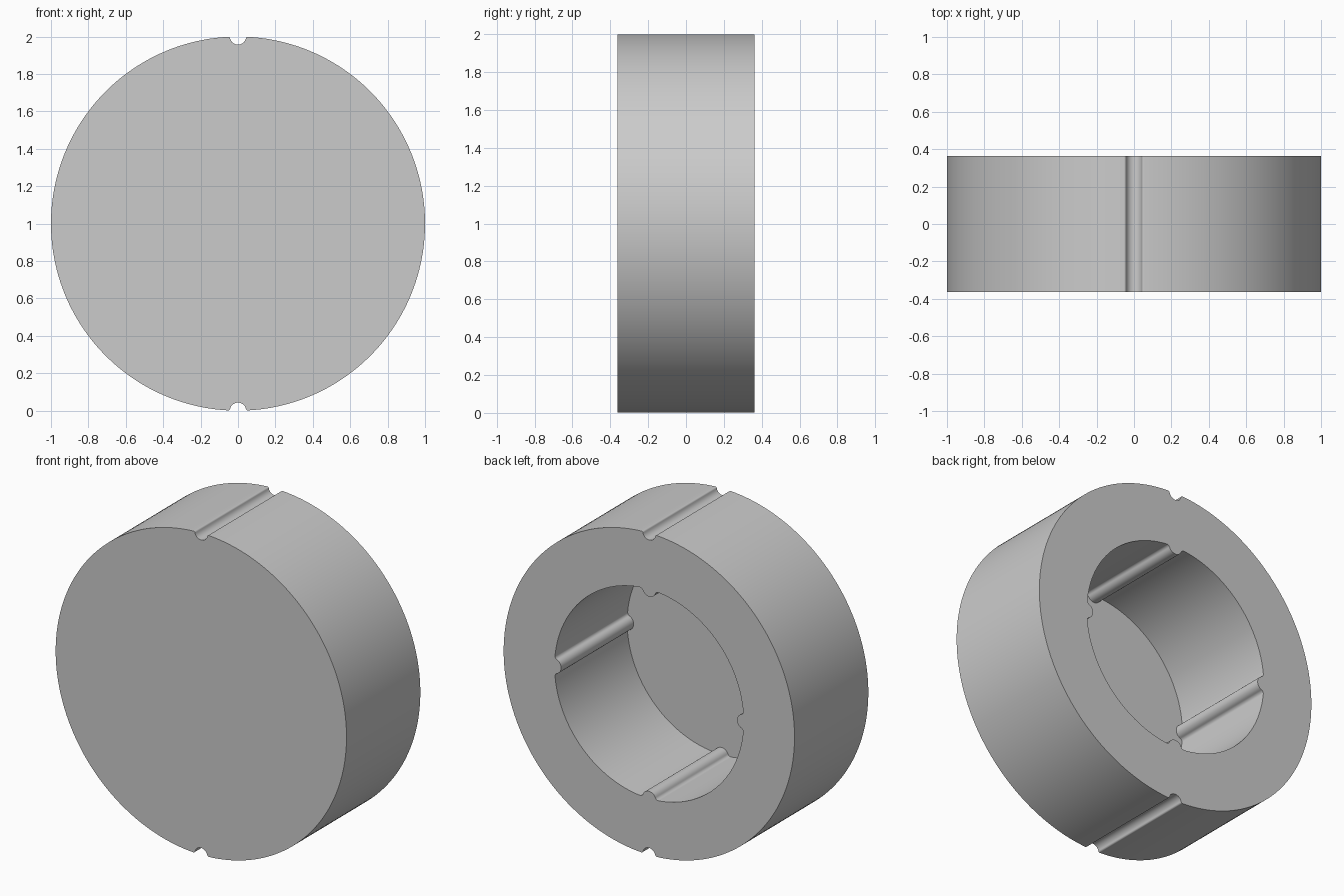
import bpy, bmesh
from math import sin, cos, pi, sqrt, asin
from mathutils import Vector

if "Cube" in bpy.data.objects:
    bpy.data.objects.remove(bpy.data.objects["Cube"])

HALF = 0.3625       # half thickness
FLOOR = 0.012       # thickness of the closed front wall


def bump_section(a, b, steps=8):
    """Round bump of radius a blended into its base by fillets of radius b: (across, height)."""
    u0 = sqrt((a + b) ** 2 - b ** 2)
    swing = pi / 2 - asin(b / (a + b))
    left = []
    for i in range(steps):                       # fillet
        t = swing * i / steps
        left.append((-u0 + b * sin(t), b - b * cos(t)))
    for i in range(steps):                       # half of the round crown
        t = swing * (1 - i / steps)
        left.append((-a * sin(t), a * cos(t)))
    return left + [(0, a)] + [(-u, h) for u, h in reversed(left)]


def ring_profile(radius, count, a, b, total=192):
    """Circle with evenly spaced inward bumps, starting at the top."""
    section = bump_section(a, b)
    half_angle = asin(section[-1][0] / radius)
    span = 2 * pi / count
    steps = total // count
    points = []
    for k in range(count):
        mid = pi / 2 + k * span
        for u, h in section:
            r = sqrt(radius ** 2 - u ** 2) - h
            points.append((r * cos(mid) - u * sin(mid), r * sin(mid) + u * cos(mid)))
        for i in range(1, steps):                # plain arc to the next bump
            t = mid + half_angle + (span - 2 * half_angle) * i / steps
            points.append((radius * cos(t), radius * sin(t)))
    return points


def add_loop(bm, points, y):
    verts = [bm.verts.new(Vector((x, y, z + 1))) for x, z in points]
    edges = [bm.edges.new((v, verts[i - 1])) for i, v in enumerate(verts)]
    return verts, edges


def add_wall(bm, first, second):
    for i in range(len(first)):
        bm.faces.new((first[i - 1], first[i], second[i], second[i - 1]))


grey = bpy.data.materials.new("grey")
grey.use_nodes = True
grey.diffuse_color = (0.6, 0.6, 0.6, 1)
grey.node_tree.nodes["Principled BSDF"].inputs["Base Color"].default_value = (0.6, 0.6, 0.6, 1)

# Outer rim with two grooves, bore with four ribs
rim = ring_profile(1.0, 2, 0.043, 0.012)
bore = ring_profile(0.65, 4, 0.045, 0.025)

bm = bmesh.new()
rim_front, _ = add_loop(bm, rim, -HALF)
rim_back, rim_edges = add_loop(bm, rim, HALF)
bore_back, bore_edges = add_loop(bm, bore, HALF)
bore_floor, _ = add_loop(bm, bore, -HALF + FLOOR)

add_wall(bm, rim_front, rim_back)
add_wall(bm, bore_back, bore_floor)
bm.faces.new(rim_front)                          # closed front
bm.faces.new(bore_floor)                         # bore floor
bmesh.ops.triangle_fill(bm, use_beauty=True, edges=rim_edges + bore_edges)  # back ring
bmesh.ops.recalc_face_normals(bm, faces=bm.faces)

mesh = bpy.data.meshes.new("grooved_cap")
bm.to_mesh(mesh)
bm.free()
mesh.materials.append(grey)
cap = bpy.data.objects.new("grooved_cap", mesh)
bpy.context.collection.objects.link(cap)

bpy.ops.object.select_all(action='DESELECT')
cap.select_set(True)
bpy.context.view_layer.objects.active = cap
bpy.ops.object.shade_smooth_by_angle(angle=pi / 6)
